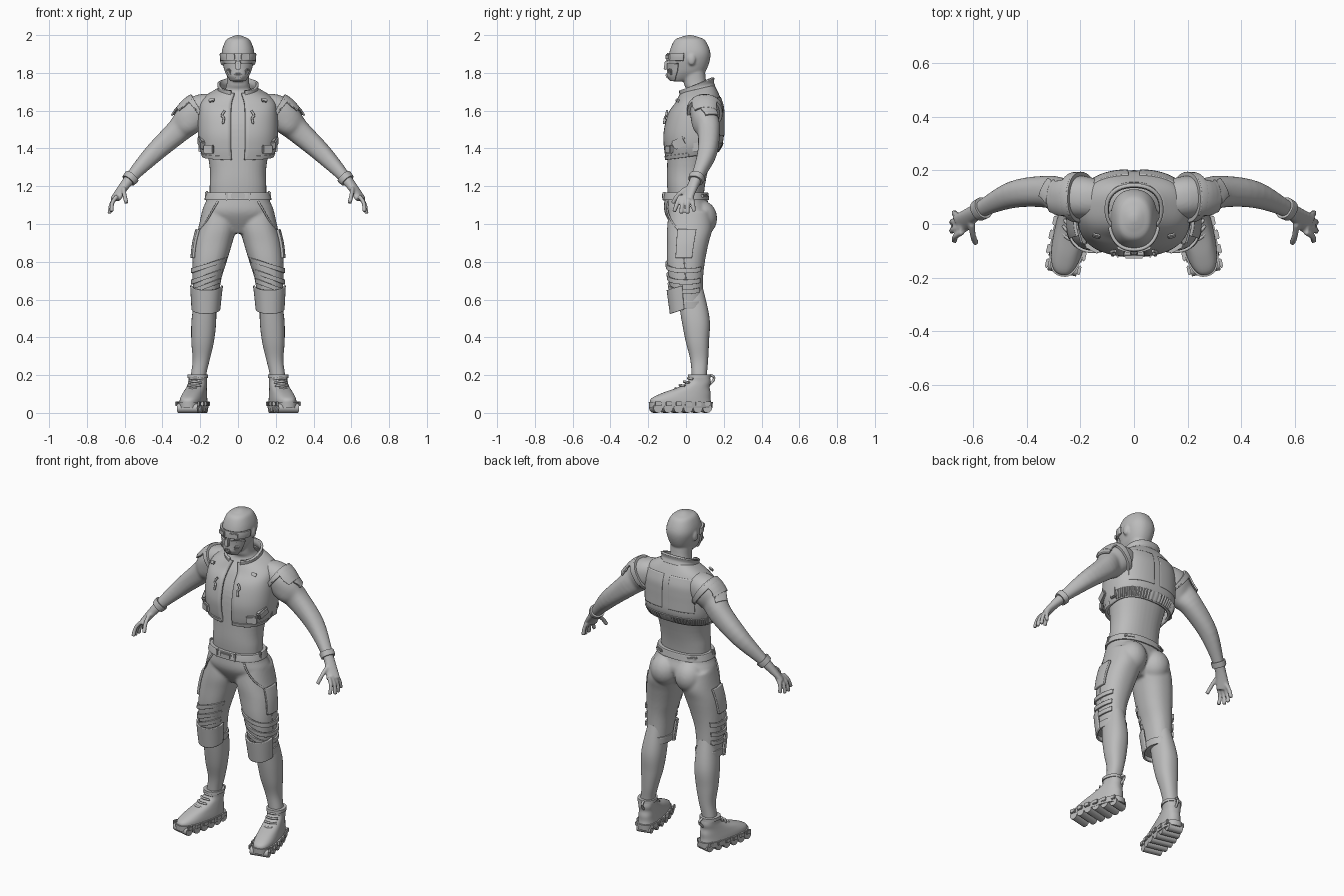
import bpy, bmesh
from math import sin, cos, pi, copysign
from mathutils import Vector, Matrix

default = bpy.data.objects.get("Cube")
if default:
    bpy.data.objects.remove(default, do_unlink=True)

grey = bpy.data.materials.new("plain grey")
grey.use_nodes = True
tone = (.5, .5, .5, 1)
grey.diffuse_color = tone
grey.node_tree.nodes["Principled BSDF"].inputs["Base Color"].default_value = tone

FULL = (0, 2 * pi)
SIDES = (-1, 1)


def spline(rows, steps=5):
    """Smooth interpolation through rows of numbers."""
    out = []
    last = len(rows) - 1
    for i in range(last):
        before, start, end, after = (rows[min(max(i + k, 0), last)] for k in (-1, 0, 1, 2))
        for k in range(steps):
            t = k / steps
            row = []
            for p, q, r, s in zip(before, start, end, after):
                slope_in, slope_out = (r - p) / 2, (s - q) / 2
                ease = t * t * (3 - 2 * t)
                row.append(q + (r - q) * ease + slope_in * t * (1 - t) ** 2 - slope_out * t * t * (1 - t))
            out.append(row)
    return out + [list(rows[-1])]


def centred(rows):
    """Add the x = 0 that rings on the midline leave out."""
    return [(0, *row) if len(row) == 4 else tuple(row) for row in rows]


def loft(bm, rings, arc=FULL, follow=False, power=2.3, tilt=0, lean=0, ripple=0, segs=40):
    """Skin rings of (x, y, z, width, depth); angle zero faces front."""
    rows = spline(centred(rings))
    closed = arc == FULL
    count = segs if closed else segs + 1
    loops = []
    for i, (x, y, z, width, depth) in enumerate(rows):
        turn = Matrix.Identity(3)
        if follow:
            ahead, behind = rows[min(i + 1, len(rows) - 1)], rows[max(i - 1, 0)]
            along = Vector(ahead[:3]) - Vector(behind[:3])
            turn = along.to_track_quat('Z', 'Y').to_matrix()
        loop = []
        for k in range(count):
            angle = arc[0] + (arc[1] - arc[0]) * k / segs
            u = copysign(abs(sin(angle)) ** (2 / power), sin(angle))
            v = -copysign(abs(cos(angle)) ** (2 / power), cos(angle))
            swell = 1 + ripple * sin(k * pi / 2)
            point = turn @ Vector((u * width * swell, v * depth * swell, tilt * v + lean * u))
            loop.append(bm.verts.new(point + Vector((x, y, z))))
        loops.append(loop)
    for low, high in zip(loops, loops[1:]):
        for k in range(segs):
            n = (k + 1) % count
            bm.faces.new((low[k], low[n], high[n], high[k]))
    if closed:
        bm.faces.new(loops[0])
        bm.faces.new(loops[-1])


def tube(bm, points, radius):
    loft(bm, [(*p, radius, radius) for p in points], follow=True, power=2, segs=12)


def box(bm, place, size, turn=(0, 0, 0)):
    matrix = Matrix.Translation(place)
    for angle, axis in zip(turn, 'XYZ'):
        matrix = matrix @ Matrix.Rotation(angle, 4, axis)
    made = bmesh.ops.create_cube(bm, size=1, matrix=matrix @ Matrix.Diagonal((*size, 1)))
    edges = {edge for vert in made['verts'] for edge in vert.link_edges}
    bmesh.ops.bevel(bm, geom=list(edges), offset=min(size) / 4, segments=2, affect='EDGES')


def ball(bm, place, size):
    matrix = Matrix.Translation(place) @ Matrix.Diagonal((*size, 1))
    bmesh.ops.create_uvsphere(bm, u_segments=24, v_segments=16, radius=1, matrix=matrix)


def finish(name, bm, mirror=False, thick=0, voxel=0):
    bmesh.ops.recalc_face_normals(bm, faces=bm.faces)
    mesh = bpy.data.meshes.new(name)
    bm.to_mesh(mesh)
    bm.free()
    mesh.materials.append(grey)
    ob = bpy.data.objects.new(name, mesh)
    bpy.context.collection.objects.link(ob)
    if thick:
        wall = ob.modifiers.new("thickness", 'SOLIDIFY')
        wall.thickness, wall.offset = thick, 0
    if mirror:
        ob.modifiers.new("mirror", 'MIRROR').use_mirror_merge = False
    if voxel:
        blend = ob.modifiers.new("blend", 'REMESH')
        blend.mode, blend.voxel_size, blend.use_smooth_shade = 'VOXEL', voxel, True
        ob.modifiers.new("relax", 'SMOOTH').iterations = 5
    bpy.ops.object.select_all(action='DESELECT')
    ob.select_set(True)
    bpy.context.view_layer.objects.active = ob
    bpy.ops.object.shade_smooth_by_angle(angle=.7)


def shell(name, rings, thick=.01, mirror=False, **shape):
    bm = bmesh.new()
    loft(bm, rings, **shape)
    finish(name, bm, mirror, thick)


def ring_at(profile, height, grow):
    """The ring where a profile passes a height, made larger by grow."""
    rows = spline(centred(profile))
    for a, b in zip(rows, rows[1:]):
        if min(a[2], b[2]) <= height <= max(a[2], b[2]):
            t = (height - a[2]) / (b[2] - a[2])
            x, y, z, width, depth = (p + (q - p) * t for p, q in zip(a, b))
            return x, y, z, width + grow, depth + grow


def band(name, profile, low, high, grow=.01, **options):
    """A plate that hugs a profile between two heights."""
    rings = [ring_at(profile, low + (high - low) * k / 4, grow) for k in range(5)]
    shell(name, rings, **options)


# Main profiles, midline rings without x
torso = [(0, 1.1, .15, .09), (0, 1.2, .15, .1), (.01, 1.3, .15, .11), (.04, 1.5, .18, .13),
         (.06, 1.62, .16, .11), (.07, 1.7, .08, .07), (.05, 1.74, .06, .06), (.04, 1.82, .06, .06)]
head = [(-.04, 1.755, .03, .03), (-.01, 1.78, .05, .08), (.01, 1.82, .07, .1), (.02, 1.9, .087, .11),
        (.02, 1.97, .066, .083), (.02, 1.99, .036, .045), (.02, 2, .01, .01)]
arm = [(.12, .09, 1.62, .07, .07), (.2, .1, 1.6, .08, .085), (.26, .1, 1.55, .07, .08),
       (.32, .12, 1.49, .06, .065), (.45, .11, 1.37, .05, .05), (.58, .05, 1.23, .03, .028),
       (.65, 0, 1.13, .04, .016)]
leg = [(.1, .02, 1.07, .09, .11), (.11, .02, .98, .1, .12), (.13, .01, .9, .1, .11),
       (.15, 0, .8, .09, .1), (.165, 0, .7, .075, .09), (.17, .01, .55, .062, .08)]
shin = [(.17, .02, .66, .05, .07), (.18, .05, .5, .065, .075), (.187, .06, .38, .06, .062),
        (.195, .07, .28, .045, .047), (.21, .07, .19, .04, .04), (.21, .07, .1, .04, .04)]
hips = [(0, 1.165, .158, .108), (0, 1.12, .17, .115), (.01, 1.05, .185, .12), (.01, .95, .09, .06)]
vest = [(.03, 1.36, .18, .13), (.04, 1.42, .2, .15), (.04, 1.5, .205, .153), (.05, 1.6, .2, .14),
        (.06, 1.66, .18, .11), (.06, 1.71, .1, .085)]

# Body: torso, head, arms and hands blended together
bm = bmesh.new()
loft(bm, torso)
loft(bm, head)
loft(bm, arm, follow=True)
ball(bm, (.086, .03, 1.87), (.01, .02, .03))
ball(bm, (0, -.095, 1.85), (.014, .02, .02))
for i in range(4):
    spread = i - 1.5
    base = Vector((.64, spread * .02, 1.15))
    tip = Vector((.685 - abs(spread) * .01, spread * .035 - .01, 1.05 + abs(spread) * .01))
    tube(bm, [base, base.lerp(tip, .5) + Vector((.01, 0, .005)), tip], .0115)
tube(bm, [(.605, 0, 1.19), (.6, -.045, 1.15), (.59, -.07, 1.11)], .012)
finish("body", bm, mirror=True, voxel=.006)

# Trousers and lower legs
bm = bmesh.new()
loft(bm, hips)
loft(bm, leg)
ball(bm, (.082, .08, 1.03), (.085, .085, .095))
finish("trousers", bm, mirror=True, voxel=.008)
shell("lower_leg", shin, mirror=True, thick=0)

# Trouser details: hem, knee pad, slanted straps, side pocket, seams
band("trouser_hem", leg, .555, .59, grow=.004, mirror=True)
band("knee_pad", leg, .555, .68, arc=(-1.4, 1.4), tilt=.03, mirror=True)
for height in (.66, .71, .77):
    band("knee_strap", leg, height, height + .025, grow=.004, arc=(-1.2, 2.4), lean=-.03, mirror=True)
band("thigh_pocket", leg, .82, .97, grow=.005, arc=(1.1, 1.8), thick=.016, mirror=True)
bm = bmesh.new()
tube(bm, [(.1, -.09, 1.13), (.13, -.1, 1.08), (.165, -.08, 1.02), (.2, -.04, .97)], .005)
tube(bm, [(.2, -.03, .97), (.225, -.02, .9), (.237, -.01, .8), (.238, 0, .7)], .004)
finish("pocket_seam", bm, mirror=True)

# Belt, buckle and loops
band("belt", hips, 1.13, 1.162, grow=.004, thick=.012)
bm = bmesh.new()
box(bm, (0, -.118, 1.148), (.075, .02, .03))
for s in SIDES:
    box(bm, (s * .06, -.115, 1.148), (.012, .02, .045))
    box(bm, (s * .11, .095, 1.148), (.06, .02, .02), (0, 0, -s * .45))
    box(bm, (s * .165, -.02, 1.15), (.02, .02, .05))
finish("buckle", bm)

# Vest, open at the front, with collar, hem and back panels
cut = dict(power=2.5, tilt=.02)
shell("vest", vest, arc=(.12, 2 * pi - .12), thick=.014, segs=64, **cut)
shell("collar", [(.06, 1.69, .108, .09), (.055, 1.715, .1, .086), (.055, 1.74, .103, .09)],
      arc=(.32, 2 * pi - .32), thick=.014, tilt=.035)
band("vest_front_hem", vest, 1.36, 1.38, grow=.006, arc=(.14, 1.5), mirror=True, **cut)
band("elastic_band", vest, 1.365, 1.41, grow=.006, arc=(pi - 1.35, pi + 1.35), ripple=.015, segs=120, **cut)
band("back_panel", vest, 1.45, 1.65, grow=.006, arc=(pi - .85, pi - .06), mirror=True, **cut)

# Armhole trim, shoulder guard, badge and glove cuff
over = dict(follow=True, mirror=True)
band("armhole_trim", arm, 1.59, 1.6, **over)
band("shoulder_guard", arm, 1.55, 1.6, arc=(pi - .75, pi + .75), **over)
band("shoulder_badge", arm, 1.52, 1.55, arc=(pi - .45, pi + .45), **over)
band("glove_cuff", arm, 1.232, 1.25, grow=.005, **over)

# Vest clasps and side pouches
bm = bmesh.new()
tube(bm, [(.07, -.1, 1.6), (.085, -.105, 1.575), (.075, -.112, 1.56), (.08, -.116, 1.53)], .006)
box(bm, (.14, -.045, 1.655), (.03, .012, .02), (-.6, 0, .3))
box(bm, (.192, -.035, 1.43), (.03, .075, .05), (.45, 0, -.25))
box(bm, (.155, -.09, 1.395), (.06, .02, .045), (0, 0, .5))
box(bm, (.198, .06, 1.41), (.02, .05, .06))
finish("vest_pouches", bm, mirror=True)

# Goggles and face mask
band("goggles", head, 1.865, 1.905, grow=.006, arc=(-1.35, 1.35), thick=.012)
band("mask", head, 1.76, 1.85, grow=.006, arc=(-1.1, 1.1))
bm = bmesh.new()
box(bm, (0, -.105, 1.84), (.028, .02, .05), (-.15, 0, 0))
box(bm, (0, -.095, 1.785), (.04, .024, .03), (.3, 0, 0))
for s in SIDES:
    box(bm, (s * .045, -.082, 1.805), (.026, .02, .035), (.2, s * .4, s * .6))
    box(bm, (s * .04, -.095, 1.885), (.05, .012, .028), (0, 0, s * .35))
finish("mask_filters", bm)

# Boots: upper, sole with round lugs, laces and heel loop
bm = bmesh.new()
loft(bm, [(-.1, .045, .062, .165), (-.1, .075, .06, .16), (-.07, .105, .055, .13),
          (-.03, .135, .05, .085), (0, .165, .047, .06), (0, .2, .048, .054)], power=2.5)
loft(bm, [(-.1, .025, .064, .17), (-.1, .058, .067, .172)], power=2.6)
loft(bm, [(0, .185, .054, .06), (0, .203, .053, .059)])
for i in range(6):
    y = .035 - i * .054
    wide = .065 - .0025 * (i - 3) ** 2
    tube(bm, [(-wide, y, .025), (wide, y, .025)], .025)
    for s in SIDES:
        box(bm, (s * (wide + .006), y, .048), (.012, .035, .025))
for i in range(5):
    y, z = -.06 - i * .023, .178 - i * .018
    tube(bm, [(-.035, y + .02, z), (0, y, z + .006), (.035, y + .02, z)], .006)
tube(bm, [(0, .055, .15), (0, .075, .17), (0, .08, .19), (0, .06, .2)], .007)
outward = Matrix.Translation((.213, .07, 0)) @ Matrix.Rotation(.22, 4, 'Z')
bmesh.ops.transform(bm, verts=bm.verts, matrix=outward)
finish("boot", bm, mirror=True)
